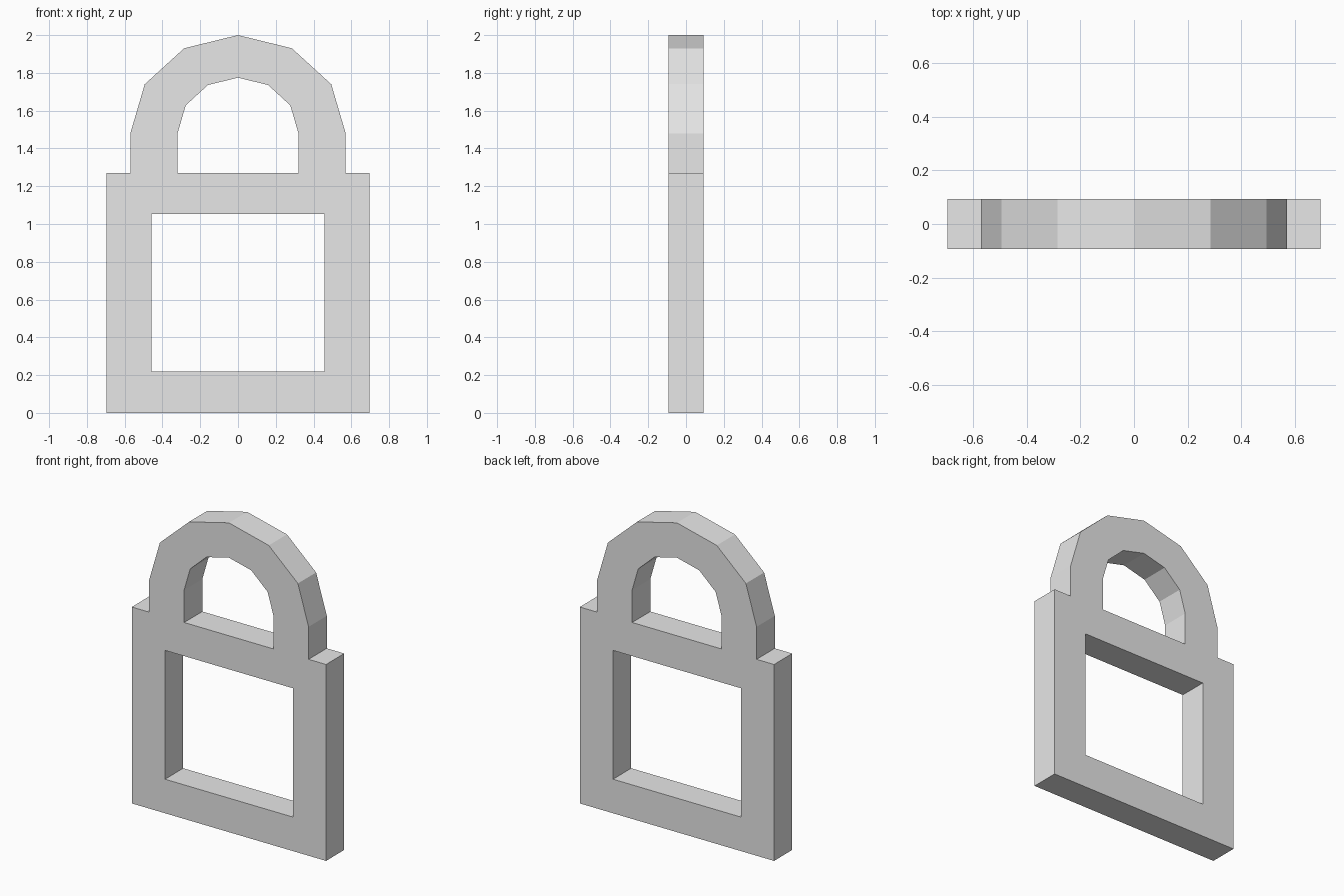
import bpy
import bmesh
from math import cos, sin, pi, radians
from mathutils import Matrix

cube = bpy.data.objects.get("Cube")
if cube:
    bpy.data.objects.remove(cube, do_unlink=True)

HALF_DEPTH = 0.093
BODY_HALF, BODY_TOP = 0.695, 1.27
SPRING = 1.48  # height where the shackle legs become an arch

grey = bpy.data.materials.new("plain_grey")
grey.use_nodes = True
colour = (0.8, 0.8, 0.8, 1)
grey.diffuse_color = colour
grey.node_tree.nodes["Principled BSDF"].inputs["Base Color"].default_value = colour


def arch(rx, rz):
    """Legs and six-sided arch, from the right foot over to the left foot."""
    curve = [(rx * cos(i * pi / 6), SPRING + rz * sin(i * pi / 6)) for i in range(7)]
    return [(rx, BODY_TOP)] + curve + [(-rx, BODY_TOP)]


def rectangle(half, bottom, top):
    return [(-half, bottom), (half, bottom), (half, top), (-half, top)]


# Silhouette: body with the shackle rising from its top edge
body = rectangle(BODY_HALF, 0, BODY_TOP)
silhouette = body[:3] + arch(0.57, 0.52) + body[3:]
shackle_hole = arch(0.32, 0.295)
window = rectangle(0.457, 0.22, 1.053)

# Filled outline with two openings, extruded to the plate thickness
profile = bpy.data.curves.new("padlock_profile", "CURVE")
profile.dimensions = "2D"
profile.fill_mode = "BOTH"
profile.extrude = HALF_DEPTH
for outline in (silhouette, shackle_hole, window):
    spline = profile.splines.new("POLY")
    spline.points.add(len(outline) - 1)
    for point, (x, z) in zip(spline.points, outline):
        point.co = (x, z, 0, 1)
    spline.use_cyclic_u = True
    spline.use_smooth = False

outline_obj = bpy.data.objects.new("padlock_outline", profile)
bpy.context.collection.objects.link(outline_obj)
bpy.context.view_layer.update()
evaluated = outline_obj.evaluated_get(bpy.context.evaluated_depsgraph_get())
mesh = bpy.data.meshes.new_from_object(evaluated)
bpy.data.objects.remove(outline_obj, do_unlink=True)

# Stand the plate upright and weld caps to walls
bm = bmesh.new()
bm.from_mesh(mesh)
bmesh.ops.transform(bm, matrix=Matrix.Rotation(radians(90), 4, "X"), verts=bm.verts)
bmesh.ops.remove_doubles(bm, verts=bm.verts, dist=0.0001)
bmesh.ops.recalc_face_normals(bm, faces=bm.faces)
for face in bm.faces:
    face.smooth = False
    face.material_index = 0
bm.to_mesh(mesh)
bm.free()

mesh.materials.clear()
mesh.materials.append(grey)
padlock = bpy.data.objects.new("padlock_frame", mesh)
bpy.context.collection.objects.link(padlock)
